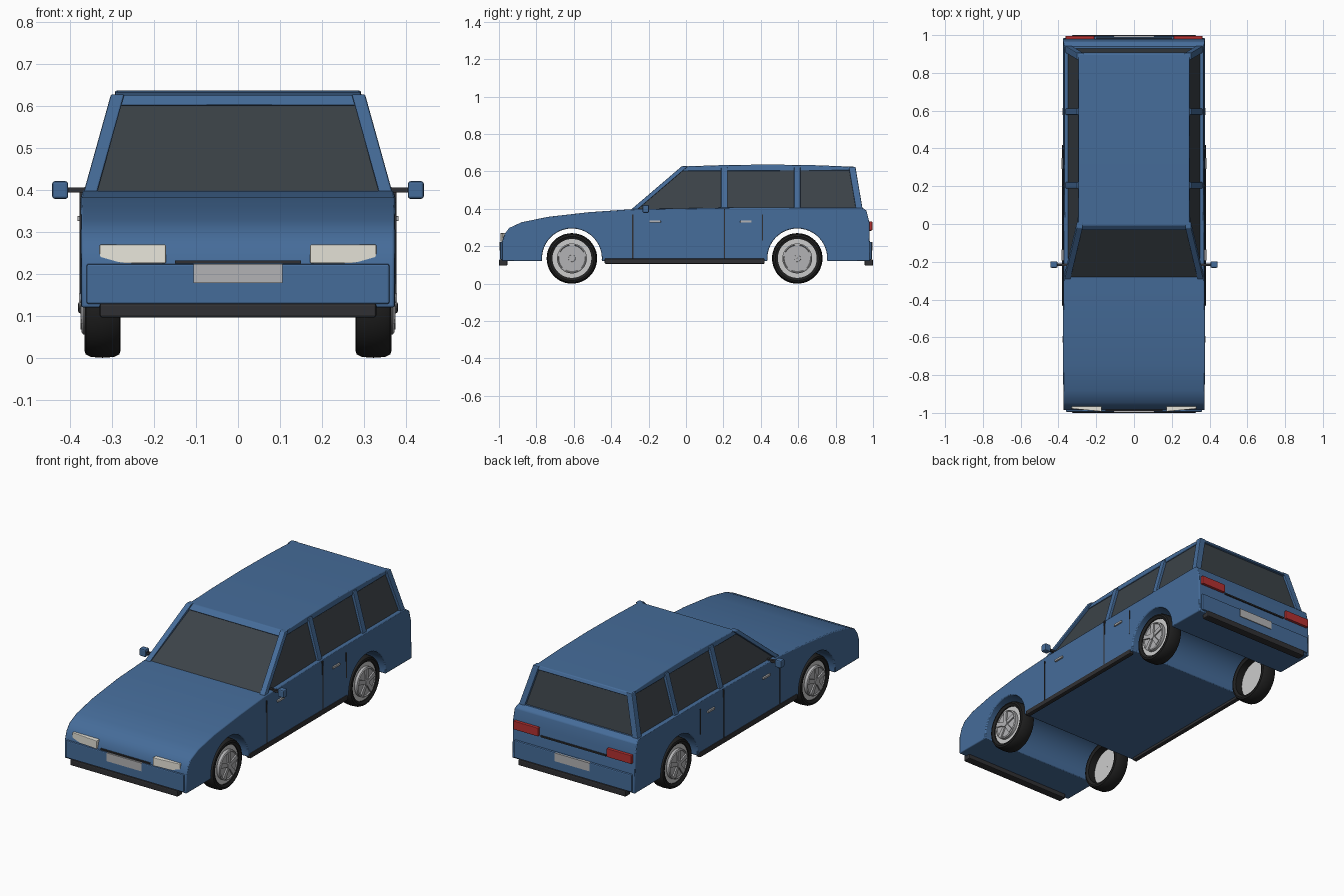
import bpy, bmesh
from math import sin, cos, pi, radians
from mathutils import Vector

if "Cube" in bpy.data.objects:
    bpy.data.objects.remove(bpy.data.objects["Cube"])


def mat(name, r, g, b):
    m = bpy.data.materials.new(name)
    m.diffuse_color = (r, g, b, 1)
    m.use_nodes = True
    m.node_tree.nodes["Principled BSDF"].inputs["Base Color"].default_value = m.diffuse_color
    return m


BLUE = mat("blue paint", 0.06, 0.15, 0.32)
GLASS = mat("dark glass", 0.045, 0.055, 0.065)
BLACK = mat("black trim", 0.03, 0.03, 0.033)
RUBBER = mat("rubber", 0.015, 0.015, 0.015)
SILVER = mat("silver", 0.45, 0.45, 0.46)
WHITE = mat("pale rim", 0.8, 0.8, 0.8)
LAMP = mat("headlamp", 0.8, 0.78, 0.7)
RED = mat("tail lamp", 0.45, 0.03, 0.03)


def finish(bm, name, material, bevel=0, smooth=None):
    bmesh.ops.recalc_face_normals(bm, faces=bm.faces)
    me = bpy.data.meshes.new(name)
    bm.to_mesh(me)
    bm.free()
    ob = bpy.data.objects.new(name, me)
    bpy.context.collection.objects.link(ob)
    me.materials.append(material)
    if bevel:
        b = ob.modifiers.new("bevel", 'BEVEL')
        b.width, b.segments, b.limit_method = bevel, 2, 'ANGLE'
        b.angle_limit = radians(40)
    if smooth:
        bpy.ops.object.select_all(action='DESELECT')
        ob.select_set(True)
        bpy.context.view_layer.objects.active = ob
        bpy.ops.object.shade_smooth_by_angle(angle=radians(smooth))
    return ob


def hull(name, points, material, bevel=0):
    bm = bmesh.new()
    for p in points:
        bm.verts.new(p)
    bmesh.ops.convex_hull(bm, input=bm.verts)
    bmesh.ops.dissolve_limit(bm, angle_limit=0.01, verts=bm.verts, edges=bm.edges)
    return finish(bm, name, material, bevel)


def box(name, x, y, z, material, bevel=0):
    return hull(name, [(a, b, c) for a in x for b in y for c in z], material, bevel)


def extrude(name, profile, width, material, bevel=0):
    # side profile (y, z) swept across x; width is a function of y and z
    bm = bmesh.new()
    sides = [[bm.verts.new((s * width(y, z), y, z)) for y, z in profile] for s in (-1, 1)]
    for side in sides:
        bm.faces.new(side)
    n = len(profile)
    for i in range(n):
        j = (i + 1) % n
        bm.faces.new((sides[0][i], sides[0][j], sides[1][j], sides[1][i]))
    return finish(bm, name, material, bevel, 30)


def beam(name, p, q, w, d, material):
    # bar with width w across x and depth d along y
    pts = [(c[0] + a * w / 2, c[1] + b * d / 2, c[2])
           for c in (p, q) for a in (-1, 1) for b in (-1, 1)]
    return hull(name, pts, material, 0.004)


def lathe(name, profile, cx, cy, cz, side, material, seg=48):
    # closed (radius, x) section spun about the axle
    bm = bmesh.new()
    rings = [[bm.verts.new((cx + side * x, cy + r * cos(2 * pi * k / seg),
                            cz + r * sin(2 * pi * k / seg))) for k in range(seg)]
             for r, x in profile]
    for i in range(len(rings)):
        a, b = rings[i], rings[(i + 1) % len(rings)]
        for k in range(seg):
            m = (k + 1) % seg
            bm.faces.new((a[k], a[m], b[m], b[k]))
    return finish(bm, name, material, 0, 35)


FRONT, REAR, AXLE = -0.61, 0.595, 0.135


def arch(cy, r=0.16):
    return [(cy + r * cos(t), 0.135 + r * sin(t))
            for t in [-0.09 + (pi + 0.18) * i / 24 for i in range(25)]]


# lower body with wheel arches cut through the profile
profile = [(-0.985, 0.12), (-0.985, 0.22), (-0.97, 0.265), (-0.945, 0.298), (-0.88, 0.328),
           (-0.74, 0.357), (-0.52, 0.382), (-0.29, 0.398), (0.3, 0.408), (0.94, 0.408),
           (0.965, 0.39), (0.98, 0.33), (0.985, 0.12)]
profile += arch(REAR) + arch(FRONT)
extrude("body", profile,
        lambda y, z: 0.376 - 0.006 * max(0, -y - 0.6) - 0.5 * max(0, z - 0.39), BLUE, 0.005)

# cabin glass, roof
hull("cabin_glass",
     [(s * x, y, z) for s in (-1, 1) for x, y, z in
      [(0.352, -0.285, 0.395), (0.352, 0.932, 0.395), (0.287, 0.0, 0.62), (0.287, 0.893, 0.62)]],
     GLASS)
roof = [(-0.035, 0.602), (-0.008, 0.627), (0.2, 0.634), (0.45, 0.637), (0.7, 0.633),
        (0.9, 0.625), (0.91, 0.605)]
extrude("roof", roof, lambda y, z: 0.293 + 0.25 * max(0, 0.625 - z), BLUE, 0.004)

for s, tag in ((1, "left"), (-1, "right")):
    # pillars
    beam("front_pillar_" + tag, (s * 0.352, -0.278, 0.395), (s * 0.287, -0.005, 0.628), 0.032, 0.034, BLUE)
    beam("middle_pillar_" + tag, (s * 0.35, 0.205, 0.4), (s * 0.288, 0.205, 0.622), 0.028, 0.034, BLUE)
    beam("cargo_pillar_" + tag, (s * 0.35, 0.595, 0.4), (s * 0.288, 0.595, 0.622), 0.028, 0.034, BLUE)
    beam("rear_pillar_" + tag, (s * 0.348, 0.926, 0.4), (s * 0.285, 0.888, 0.624), 0.036, 0.036, BLUE)

    # door seams, handles and sills
    for i, (y, top) in enumerate(((-0.285, 0.37), (0.205, 0.4), (0.41, 0.37))):
        low = 0.23 if y > 0.4 else 0.13
        box(f"door_seam_{i}_{tag}", (s * 0.37, s * 0.3775), (y - 0.003, y + 0.003), (low, top), BLACK)
    for i, y in enumerate((-0.165, 0.32)):
        box(f"door_handle_{i}_{tag}", (s * 0.37, s * 0.383), (y - 0.03, y + 0.03), (0.326, 0.338), SILVER, 0.002)
    box("sill_" + tag, (s * 0.355, s * 0.381), (-0.435, 0.42), (0.106, 0.134), BLACK, 0.005)

    # mirrors
    box("mirror_arm_" + tag, (s * 0.345, s * 0.415), (-0.222, -0.208), (0.394, 0.406), BLACK)
    box("mirror_" + tag, (s * 0.405, s * 0.443), (-0.232, -0.198), (0.379, 0.421), BLUE, 0.006)

    # lamps
    hull("headlamp_" + tag,
         [(s * x, y, z) for z in (0.225, 0.27) for x, y in
          [(0.172, -0.993), (0.33, -0.978), (0.172, -0.94), (0.33, -0.94)]], LAMP, 0.003)
    box("tail_lamp_" + tag, (s * 0.21, s * 0.362), (0.965, 0.996), (0.285, 0.332), RED, 0.003)

    # wheels
    for cy, end in ((FRONT, "front"), (REAR, "rear")):
        name = f"{end}_{tag}"
        cx = s * 0.323
        lathe("tire_" + name,
              [(0.104, -0.036), (0.118, -0.043), (0.127, -0.04), (0.133, -0.028), (0.135, 0),
               (0.133, 0.028), (0.127, 0.04), (0.118, 0.043), (0.104, 0.036)],
              cx, cy, AXLE, s, RUBBER)
        lathe("rim_" + name, [(0.001, 0.005), (0.105, 0.005), (0.105, 0.03), (0.001, 0.03)],
              cx, cy, AXLE, s, WHITE)
        lathe("wheel_disc_" + name, [(0.001, 0.028), (0.08, 0.028), (0.08, 0.046), (0.074, 0.05),
                                     (0.07, 0.045), (0.001, 0.045)], cx, cy, AXLE, s, SILVER)
        lathe("hub_" + name, [(0.001, 0.04), (0.02, 0.04), (0.018, 0.056), (0.001, 0.056)],
              cx, cy, AXLE, s, SILVER, 24)
        for k in range(5):
            t = pi / 2 + 2 * pi * k / 5
            u, v = Vector((0, cos(t), sin(t))), Vector((0, -sin(t), cos(t)))
            c = Vector((cx, cy, AXLE))
            hull(f"spoke_{k}_{name}",
                 [c + Vector((s * x, 0, 0)) + u * r + v * w * d for x in (0.04, 0.053)
                  for r, w in ((0.01, 0.009), (0.074, 0.013)) for d in (-1, 1)], SILVER)

# bumpers, plates and trim at both ends
for e, end in ((-1, "front"), (1, "rear")):
    box(end + "_bumper", (-0.361, 0.361), (e * 0.965, e * 0.994), (0.128, 0.224), BLUE, 0.005)
    box(end + "_lower_lip", (-0.33, 0.33), (e * 0.955, e * 1.0), (0.096, 0.13), BLACK, 0.006)
    box(end + "_plate", (-0.106, 0.106), (e * 0.98, e * 0.998), (0.178, 0.224), SILVER)
box("grille_slot", (-0.15, 0.15), (-0.99, -0.96), (0.225, 0.232), BLACK)
box("tailgate_seam", (-0.2, 0.2), (0.96, 0.988), (0.282, 0.29), BLACK)
